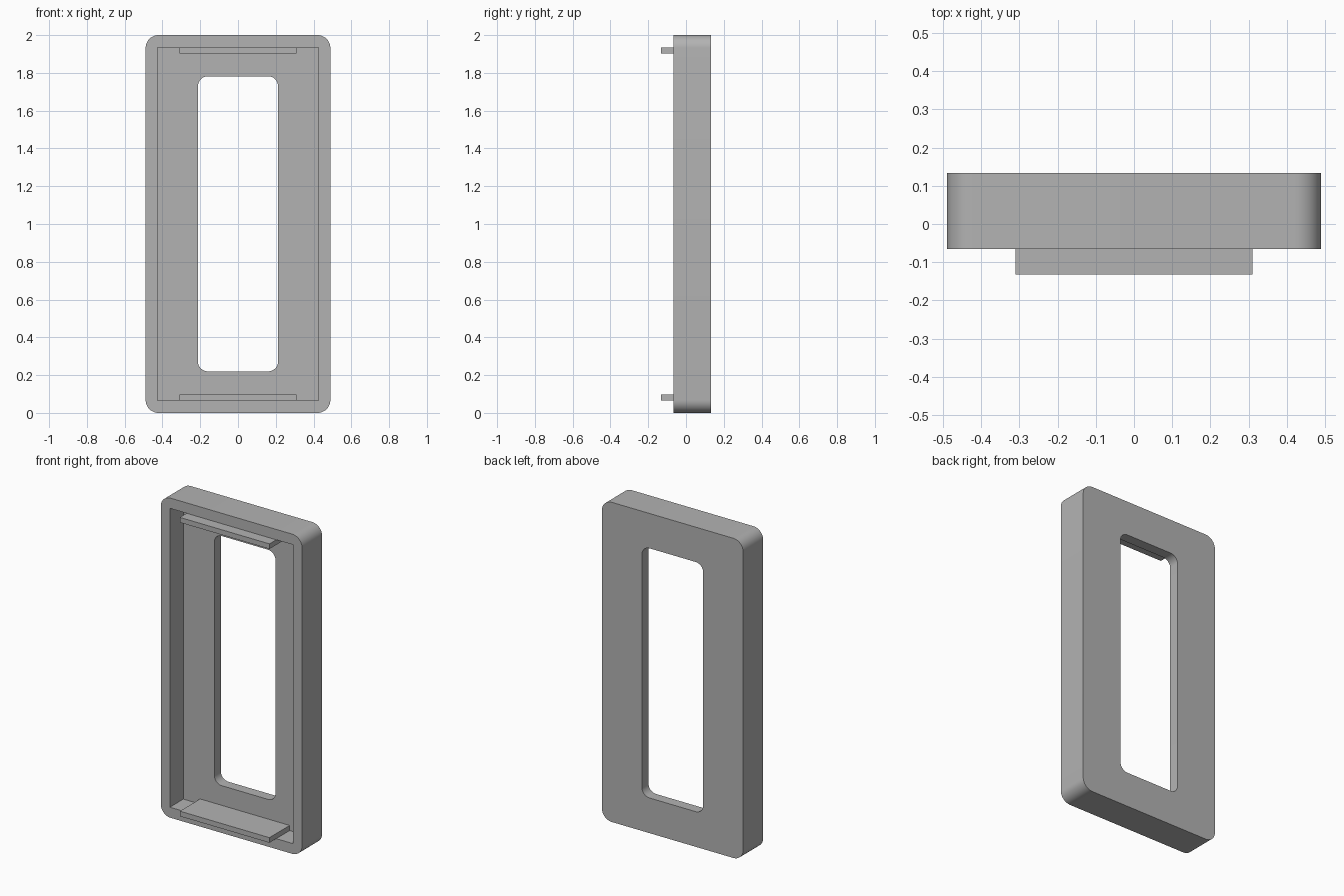
import bpy
import bmesh
from math import cos, sin, pi, radians

if "Cube" in bpy.data.objects:
    bpy.data.objects.remove(bpy.data.objects["Cube"], do_unlink=True)

MID_Z = 1.0
FRONT, FLOOR, BACK = -0.065, 0.068, 0.133   # rim front, cavity floor, back face
TAB_FRONT = -0.132
CAVITY_HALF_Z = 0.935

grey = bpy.data.materials.new("plain grey")
grey.use_nodes = True
grey.diffuse_color = (0.45, 0.45, 0.45, 1)
grey.node_tree.nodes["Principled BSDF"].inputs["Base Color"].default_value = grey.diffuse_color


def slab(name, half_x, z0, z1, y0, y1, radius=0.0, steps=10):
    """Rectangle in the xz plane, optionally round-cornered, extruded along y."""
    bm = bmesh.new()
    points = []
    corners = [(1, z1), (-1, z1), (-1, z0), (1, z0)]
    for i, (sx, z) in enumerate(corners):
        if not radius:
            points.append((sx * half_x, z))
            continue
        cx = sx * (half_x - radius)
        cz = z - radius if z == z1 else z + radius
        for k in range(steps + 1):
            a = (i + k / steps) * pi / 2
            points.append((cx + radius * cos(a), cz + radius * sin(a)))
    face = bm.faces.new([bm.verts.new((x, y0, z)) for x, z in points])
    result = bmesh.ops.extrude_face_region(bm, geom=[face])
    moved = [v for v in result["geom"] if isinstance(v, bmesh.types.BMVert)]
    bmesh.ops.translate(bm, verts=moved, vec=(0, y1 - y0, 0))
    bmesh.ops.recalc_face_normals(bm, faces=bm.faces)
    mesh = bpy.data.meshes.new(name)
    bm.to_mesh(mesh)
    bm.free()
    mesh.materials.append(grey)
    obj = bpy.data.objects.new(name, mesh)
    bpy.context.collection.objects.link(obj)
    return obj


def select_only(obj):
    bpy.ops.object.select_all(action="DESELECT")
    obj.select_set(True)
    bpy.context.view_layer.objects.active = obj


def cut(target, cutter):
    cutter.hide_render = True
    mod = target.modifiers.new(cutter.name, "BOOLEAN")
    mod.operation = "DIFFERENCE"
    mod.solver = "EXACT"
    mod.object = cutter
    select_only(target)
    bpy.ops.object.modifier_apply(modifier=mod.name)
    bpy.data.objects.remove(cutter, do_unlink=True)


# Rounded frame with a square-cornered front recess and a rounded window
frame = slab("bezel_frame", 0.489, 0, 2, FRONT, BACK, radius=0.068)
cut(frame, slab("recess_cutter", 0.426, MID_Z - CAVITY_HALF_Z, MID_Z + CAVITY_HALF_Z,
                FRONT - 0.1, FLOOR))
cut(frame, slab("window_cutter", 0.212, 0.22, 1.782, 0, BACK + 0.1, radius=0.052))
select_only(frame)
bpy.ops.object.shade_smooth_by_angle(angle=radians(30))

# Flat clip tabs along the top and bottom walls of the recess
for name, side in (("top_tab", 1), ("bottom_tab", -1)):
    ends = sorted((MID_Z + side * CAVITY_HALF_Z, MID_Z + side * (CAVITY_HALF_Z - 0.032)))
    slab(name, 0.31, ends[0], ends[1], TAB_FRONT, FLOOR)
